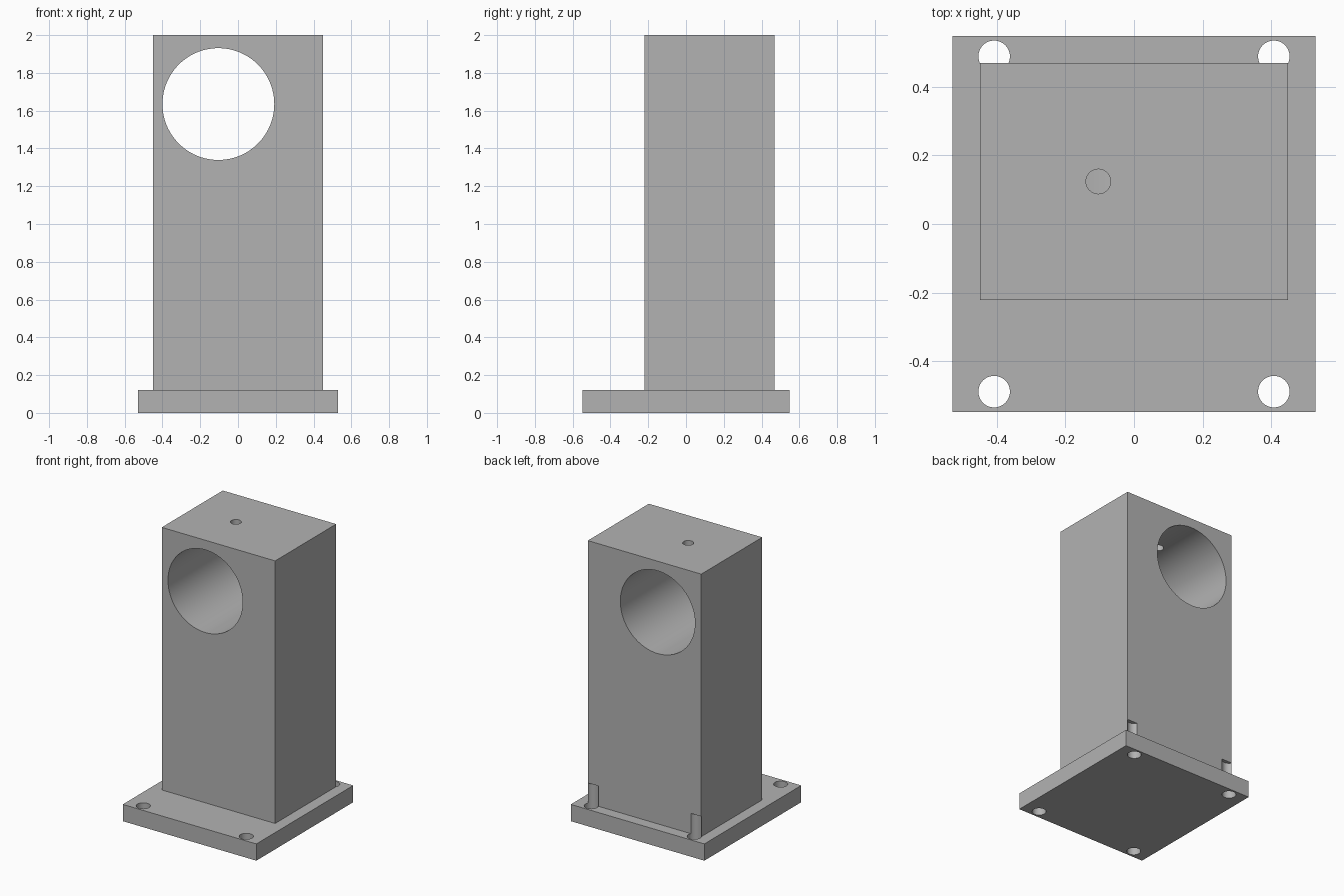
import bpy
import math

cube = bpy.data.objects.get("Cube")
if cube:
    bpy.data.objects.remove(cube, do_unlink=True)

grey = bpy.data.materials.new("plain grey")
grey.use_nodes = True
colour = (0.45, 0.45, 0.45, 1)
grey.diffuse_color = colour
grey.node_tree.nodes["Principled BSDF"].inputs["Base Color"].default_value = colour

BASE_TOP = 0.12
BORE_X, BORE_Z, BORE_R = -0.104, 1.635, 0.296
COLUMN_Y = 0.124


def block(name, width, depth, z0, z1, y=0):
    bpy.ops.mesh.primitive_cube_add(size=1, location=(0, y, (z0 + z1) / 2))
    ob = bpy.context.object
    ob.name = name
    ob.scale = (width, depth, z1 - z0)
    bpy.ops.object.transform_apply(location=True, rotation=False, scale=True)
    ob.data.materials.append(grey)
    return ob


def drill(target, radius, length, centre, rotation=(0, 0, 0), sides=48):
    """Cut a round hole in the target and discard the cutter."""
    bpy.ops.mesh.primitive_cylinder_add(vertices=sides, radius=radius, depth=length,
                                        location=centre, rotation=rotation)
    cutter = bpy.context.object
    cutter.data.materials.append(grey)
    cutter.hide_render = True
    mod = target.modifiers.new("hole", "BOOLEAN")
    mod.operation = "DIFFERENCE"
    mod.solver = "EXACT"
    mod.object = cutter
    bpy.ops.object.select_all(action="DESELECT")
    target.select_set(True)
    bpy.context.view_layer.objects.active = target
    bpy.ops.object.modifier_apply(modifier=mod.name)
    bpy.data.objects.remove(cutter, do_unlink=True)


# Foot plate and upright block
base = block("base_plate", 1.058, 1.096, 0, BASE_TOP)
column = block("column", 0.898, 0.69, BASE_TOP, 2, COLUMN_Y)

# Corner screw holes; the rear pair also notch the foot of the column
for x in (-0.408, 0.408):
    for y in (-0.489, 0.489):
        drill(base, 0.046, 0.5, (x, y, 0))
    drill(column, 0.046, 0.53, (x, 0.489, 0))

# Large bore from front to back, and the set screw hole that meets it
drill(column, BORE_R, 2, (BORE_X, COLUMN_Y, BORE_Z), (math.pi / 2, 0, 0), 96)
drill(column, 0.036, 0.6, (BORE_X, COLUMN_Y, 2), sides=32)

# Smooth hole walls with crisp edges
for ob in (base, column):
    bpy.ops.object.select_all(action="DESELECT")
    ob.select_set(True)
    bpy.context.view_layer.objects.active = ob
    bpy.ops.object.shade_smooth_by_angle(angle=math.radians(30))
